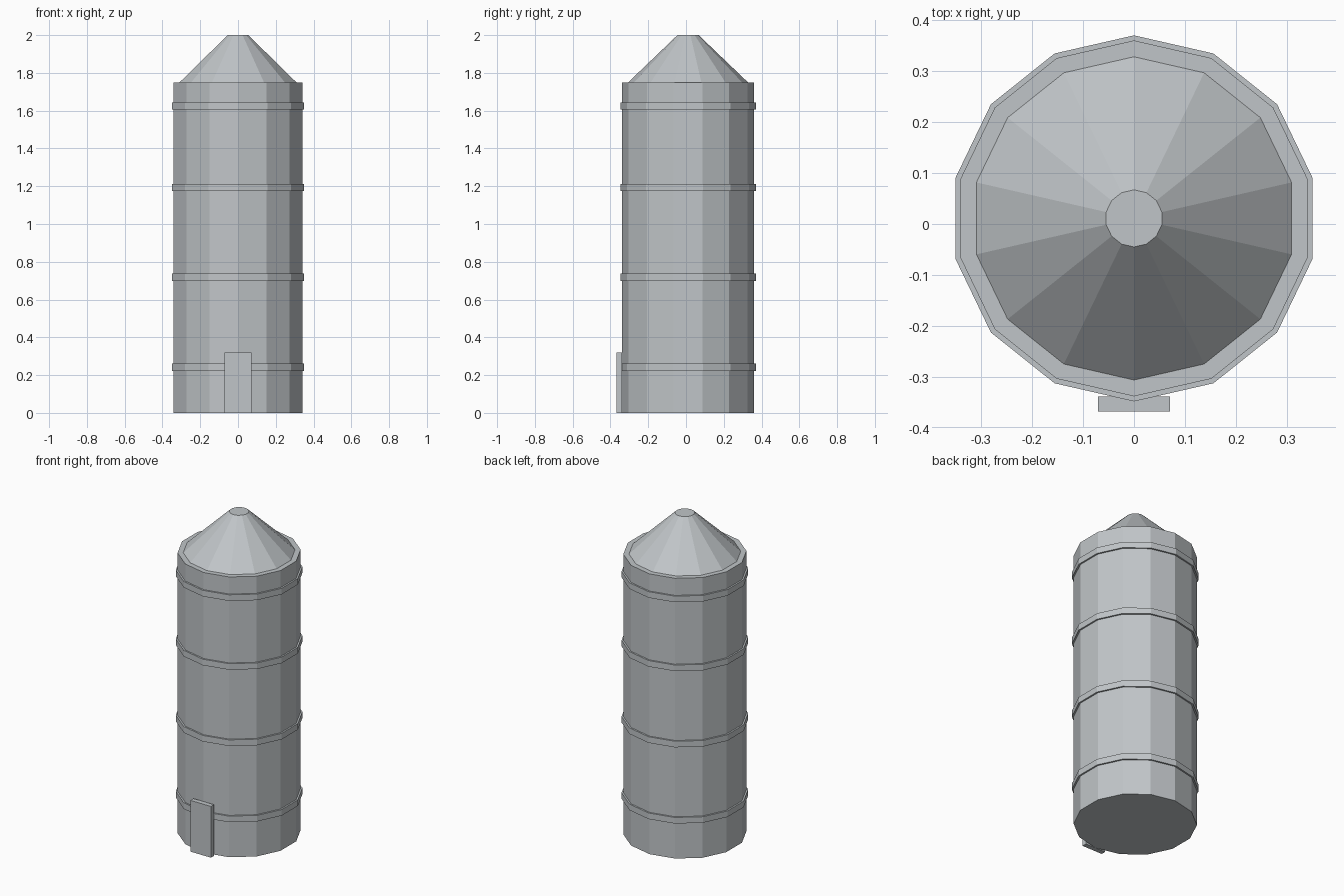
import bpy

cube = bpy.data.objects.get("Cube")
if cube:
    bpy.data.objects.remove(cube, do_unlink=True)

SIDES = 14
CENTRE_Y = 0.011
BODY_RADIUS = 0.349
BODY_TOP = 1.75

# Galvanised metal, shared by every part
steel = bpy.data.materials.new("galvanised_steel")
steel.use_nodes = True
colour = (0.53, 0.56, 0.58, 1)
steel.diffuse_color = colour
steel.node_tree.nodes["Principled BSDF"].inputs["Base Color"].default_value = colour


def finish(name):
    obj = bpy.context.object
    obj.name = obj.data.name = name
    obj.data.materials.append(steel)
    return obj


def drum(name, bottom, top, radius, top_radius=None):
    """Faceted upright drum or cone with a corner towards the front."""
    bpy.ops.mesh.primitive_cone_add(
        vertices=SIDES, radius1=radius,
        radius2=radius if top_radius is None else top_radius,
        depth=top - bottom, location=(0, CENTRE_Y, (bottom + top) / 2))
    return finish(name)


# Tank wall and tapered roof, which leaves a narrow rim
drum("silo_body", 0, BODY_TOP, BODY_RADIUS)
drum("conical_roof", BODY_TOP, 2, 0.317, 0.056)

# Reinforcing bands around the wall
for number, height in enumerate((0.242, 0.718, 1.194, 1.624), 1):
    drum(f"reinforcing_band_{number}", height - 0.019, height + 0.019, 0.359)

# Access door on the front
bpy.ops.mesh.primitive_cube_add(size=1, location=(0, -0.353, 0.16))
door = finish("access_door")
door.scale = (0.142, 0.03, 0.32)
